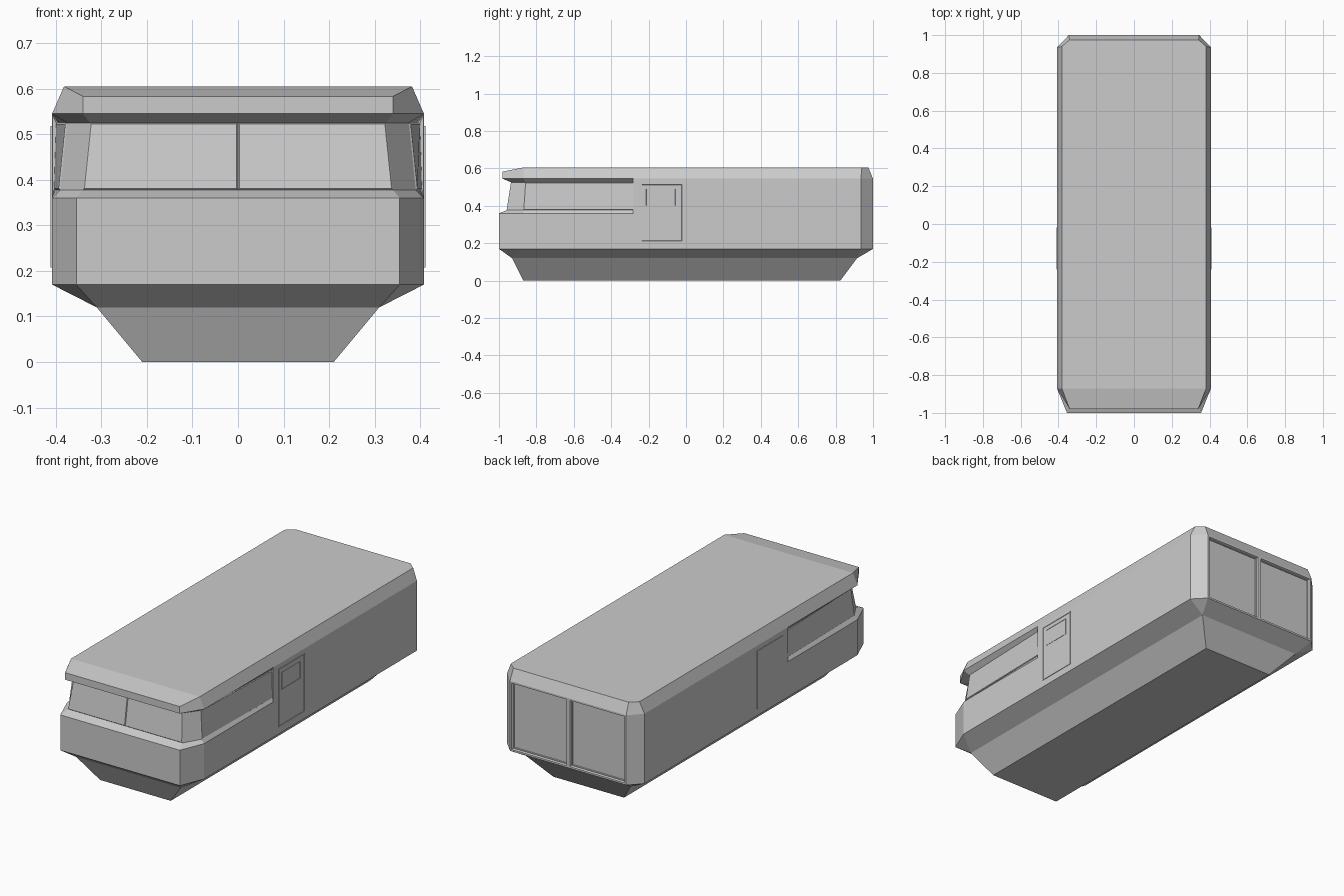
import bpy, bmesh

if "Cube" in bpy.data.objects:
    bpy.data.objects.remove(bpy.data.objects["Cube"])

W = 0.408       # body half width
STEP = -0.28    # where the cab window recess ends


def finish(bm, name):
    mesh = bpy.data.meshes.new(name)
    bm.to_mesh(mesh)
    bm.free()
    obj = bpy.data.objects.new(name, mesh)
    bpy.context.collection.objects.link(obj)
    return obj


def ring(bm, half, zs):
    # right half outline, front to back, mirrored to a closed loop
    right = [bm.verts.new((x, y, z)) for (x, y), z in zip(half, zs)]
    left = [bm.verts.new((-x, y, z)) for (x, y), z in zip(half, zs)]
    return right + left[::-1]


def outline(front, corner, inner, outer, back=((W, 0.935), (0.345, 1.0))):
    return [front, corner, (inner, STEP), (outer, STEP), *back]


def belly(hw, yf, yb):
    return outline((hw, yf), (hw, yf), hw, hw, ((hw, yb), (hw, yb)))


# Hull: stacked cross-sections from belly to roof
body = outline((0.355, -1.0), (W, -0.87), W, W)
sections = [
    (belly(0.21, -0.87, 0.825), [0.0] * 6),
    (belly(0.31, -0.93, 0.915), [0.12] * 6),
    (body, [0.17] * 6),
    (body, [0.36] * 6),
    (outline((0.34, -0.955), (0.39, -0.87), 0.400, W), [0.378] * 6),
    (outline((0.325, -0.932), (0.375, -0.86), 0.395, W), [0.525] * 6),
    (outline((0.34, -0.98), (W, -0.87), W, W), [0.545] * 6),
    (outline((0.34, -0.98), (0.382, -0.87), 0.382, 0.382,
             ((0.382, 0.94), (0.342, 0.975))), [0.583] + [0.605] * 5),
]
bm = bmesh.new()
rings = [ring(bm, h, z) for h, z in sections]
for lo, hi in zip(rings, rings[1:]):
    n = len(lo)
    for i in range(n):
        j = (i + 1) % n
        bm.faces.new((lo[i], lo[j], hi[j], hi[i]))
bm.faces.new(rings[0][::-1])
top = rings[-1]
bm.faces.new(top[1:-1])                             # flat roof
bm.faces.new((top[0], top[1], top[-2], top[-1]))    # sloping visor
bmesh.ops.remove_doubles(bm, verts=bm.verts, dist=1e-4)
bmesh.ops.dissolve_limit(bm, angle_limit=0.01, verts=bm.verts, edges=bm.edges)
bmesh.ops.recalc_face_normals(bm, faces=bm.faces)


def pick(test):
    bm.normal_update()
    return [f for f in bm.faces if test(f.normal, f.calc_center_median())]


def is_windscreen(n, c):
    return n.y < -0.9 and 0.42 < c.z < 0.48


def is_rear(n, c):
    return n.y > 0.99 and c.y > 0.99


# Split windscreen and rear into pairs
for test in (is_windscreen, is_rear):
    faces = pick(test)
    geom = list({e for f in faces for e in (*f.verts, *f.edges)}) + faces
    bmesh.ops.bisect_plane(bm, geom=geom, plane_co=(0, 0, 0), plane_no=(1, 0, 0))

# Raised windscreen panes and side windows
panes = pick(lambda n, c: is_windscreen(n, c)
             or (abs(n.x) > 0.9 and 0.42 < c.z < 0.48 and -0.7 < c.y < -0.4))
bmesh.ops.inset_individual(bm, faces=panes, thickness=0.004, depth=0.004)

# Recessed rear doors with a stepped rim
rear = pick(is_rear)
bmesh.ops.inset_individual(bm, faces=rear, thickness=0.014, depth=0)
bmesh.ops.inset_individual(bm, faces=rear, thickness=0.006, depth=-0.008)
bmesh.ops.inset_individual(bm, faces=rear, thickness=0.006, depth=0)
bmesh.ops.inset_individual(bm, faces=rear, thickness=0.002, depth=-0.004)
finish(bm, "hull")


# Side doors with an inset panel and a small window
def panel(name, side, y0, y1, z0, z1, x_out, rim):
    bm = bmesh.new()
    bmesh.ops.create_cube(bm, size=1)
    for v in bm.verts:
        v.co = (side * (x_out - 0.003 + v.co.x * 0.006),
                (y0 + y1) / 2 + v.co.y * (y1 - y0),
                (z0 + z1) / 2 + v.co.z * (z1 - z0))
    bmesh.ops.recalc_face_normals(bm, faces=bm.faces)
    bm.normal_update()
    outer = [f for f in bm.faces if f.normal.x * side > 0.9]
    bmesh.ops.inset_individual(bm, faces=outer, thickness=rim, depth=0)
    bmesh.ops.inset_individual(bm, faces=outer, thickness=0.002, depth=-0.002)
    finish(bm, name)


for side, label in ((1, "right"), (-1, "left")):
    panel(label + "_door", side, -0.24, -0.018, 0.208, 0.518, 0.411, 0.006)
    panel(label + "_door_window", side, -0.215, -0.055, 0.40, 0.492, 0.4105, 0.003)
